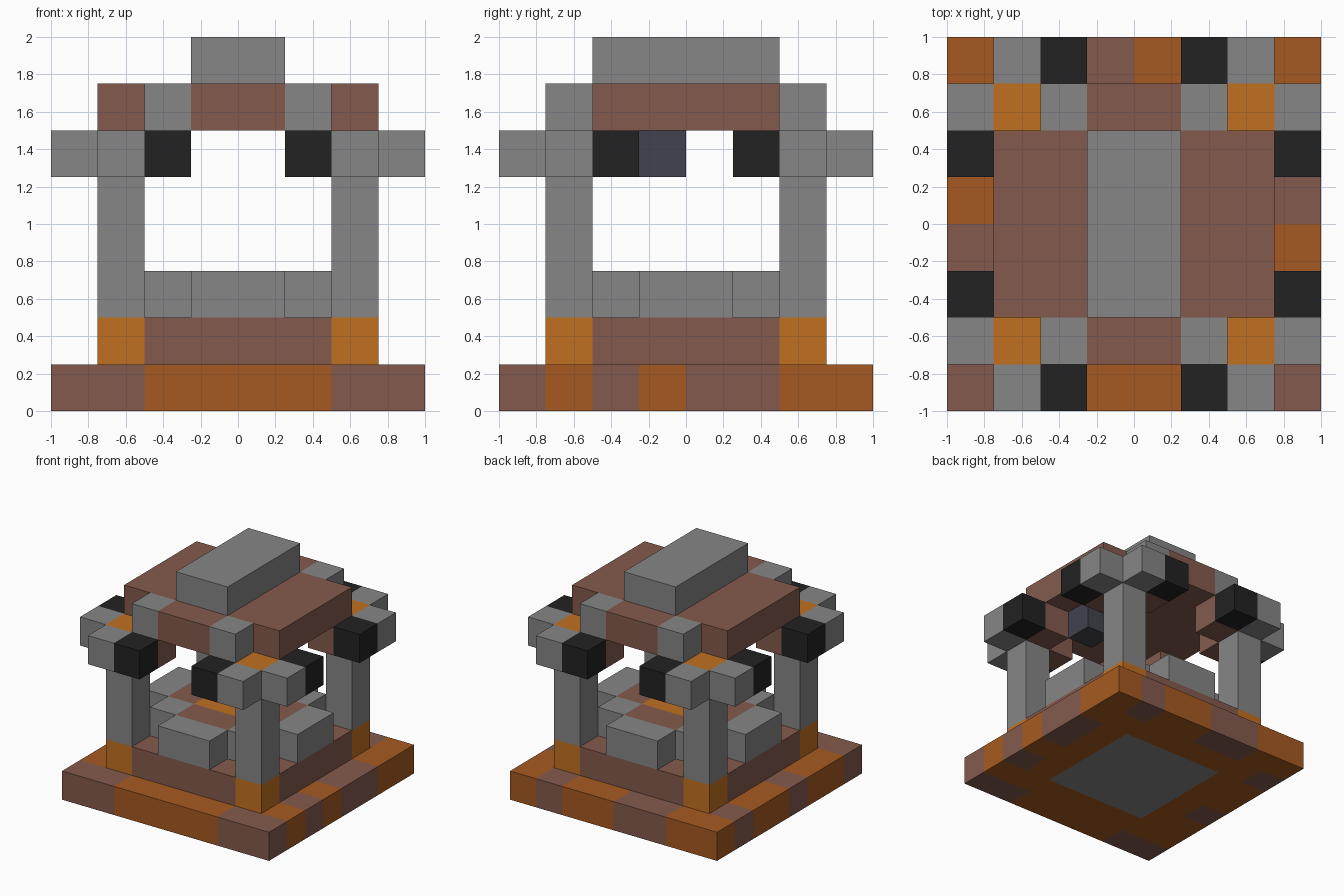
import bpy, bmesh

if "Cube" in bpy.data.objects:
    bpy.data.objects.remove(bpy.data.objects["Cube"], do_unlink=True)

U = 0.25  # one block


def material(name, rgb):
    m = bpy.data.materials.new(name)
    m.use_nodes = True
    color = (*rgb, 1)
    m.diffuse_color = color
    bsdf = next(n for n in m.node_tree.nodes if n.type == 'BSDF_PRINCIPLED')
    bsdf.inputs["Base Color"].default_value = color
    return m


GREY = material("stone grey", (0.238, 0.238, 0.238))
BROWN = material("clay brown", (0.231, 0.102, 0.074))
ORANGE = material("burnt orange", (0.381, 0.102, 0.015))
AMBER = material("amber", (0.527, 0.162, 0.015))
BLACK = material("charcoal", (0.016, 0.016, 0.016))
SLATE = material("slate blue", (0.054, 0.054, 0.08))


def finish(name, bm, mats):
    bmesh.ops.recalc_face_normals(bm, faces=bm.faces[:])
    mesh = bpy.data.meshes.new(name)
    bm.to_mesh(mesh)
    bm.free()
    for m in mats:
        mesh.materials.append(m)
    obj = bpy.data.objects.new(name, mesh)
    bpy.context.collection.objects.link(obj)
    return obj


def box(name, mat, x, y, z):
    """Box from block ranges counted from the front right floor corner."""
    bm = bmesh.new()
    bmesh.ops.create_cube(bm, size=1)
    for v in bm.verts:
        v.co = [(r[0] if c < 0 else r[1]) * U - off
                for c, r, off in zip(v.co, (x, y, z), (1, 1, 0))]
    return finish(name, bm, [mat])


def slab(name, n, level, mats, rule):
    """Square slab of n by n blocks, coloured block by block."""
    bm = bmesh.new()
    half = n * U / 2
    bmesh.ops.create_grid(bm, x_segments=n, y_segments=n, size=half)
    top = bmesh.ops.extrude_face_region(bm, geom=bm.faces[:])["geom"]
    bmesh.ops.translate(bm, vec=(0, 0, U),
                        verts=[g for g in top if isinstance(g, bmesh.types.BMVert)])
    bmesh.ops.translate(bm, vec=(0, 0, level * U), verts=bm.verts[:])
    for f in bm.faces:
        c = f.calc_center_median()
        i, j = (min(n - 1, max(0, int((p + half) / U))) for p in (c.x, c.y))
        f.material_index = mats.index(rule(i, j))
    return finish(name, bm, mats)


# Base with a patchwork rim
RIM = dict(front="BBOOOOBB", back="OOBBOOBO", right="BOBOBBOO", left="BOOBOOBO")


def base_rule(i, j):
    if j in (0, 7):
        key = RIM["front" if j == 0 else "back"][i]
    elif i in (0, 7):
        key = RIM["left" if i == 0 else "right"][j]
    else:
        return GREY if 2 <= i <= 5 and 2 <= j <= 5 else ORANGE
    return BROWN if key == "B" else ORANGE


slab("base", 8, 0, [GREY, BROWN, ORANGE], base_rule)

# Plinth with amber corners
slab("plinth", 6, 1, [BROWN, AMBER],
     lambda i, j: AMBER if i in (0, 5) and j in (0, 5) else BROWN)

# Hearth: brown cross around an amber centre, grey corners
def hearth_rule(i, j):
    ends = (i in (0, 3)) + (j in (0, 3))
    return (AMBER, BROWN, GREY)[ends]


slab("hearth", 4, 2, [AMBER, BROWN, GREY], hearth_rule)

# Grey benches on the four sides of the hearth
for side, s in (("front", 1), ("back", 6)):
    box(side + "_bench", GREY, (3, 5), (s, s + 1), (2, 3))
for side, s in (("left", 1), ("right", 6)):
    box(side + "_bench", GREY, (s, s + 1), (3, 5), (2, 3))

# Four corner posts with caps, arms, dark arm ends and brackets
for ix, sx in ((1, "left"), (6, "right")):
    for iy, sy in ((1, "front"), (6, "back")):
        tag = f"{sy}_{sx}_"
        outx, outy = (0 if ix == 1 else 7), (0 if iy == 1 else 7)
        inx, iny = (2 if ix == 1 else 5), (2 if iy == 1 else 5)
        box(tag + "post", GREY, (ix, ix + 1), (iy, iy + 1), (2, 5))
        parts = (("cap", AMBER, ix, iy, 5),
                 ("side_arm", GREY, outx, iy, 5),
                 ("end_arm", GREY, ix, outy, 5),
                 ("side_arm_end", BLACK, outx, iny, 5),
                 ("end_arm_end", BLACK, inx, outy, 5),
                 ("side_bracket", BROWN, ix, iny, 5),
                 ("end_bracket", BROWN, inx, iy, 5),
                 ("eave_block", GREY, inx, iy, 6))
        for part, mat, x, y, z in parts:
            box(tag + part, mat, (x, x + 1), (y, y + 1), (z, z + 1))

# Roof, its front and back eaves, and the ridge
box("roof", BROWN, (1, 7), (2, 6), (6, 7))
box("front_eave", BROWN, (3, 5), (1, 2), (6, 7))
box("back_eave", BROWN, (3, 5), (6, 7), (6, 7))
box("ridge", GREY, (3, 5), (2, 6), (7, 8))

# Small hanging lantern under the roof
box("lantern", SLATE, (5, 6), (3, 4), (5, 6))
